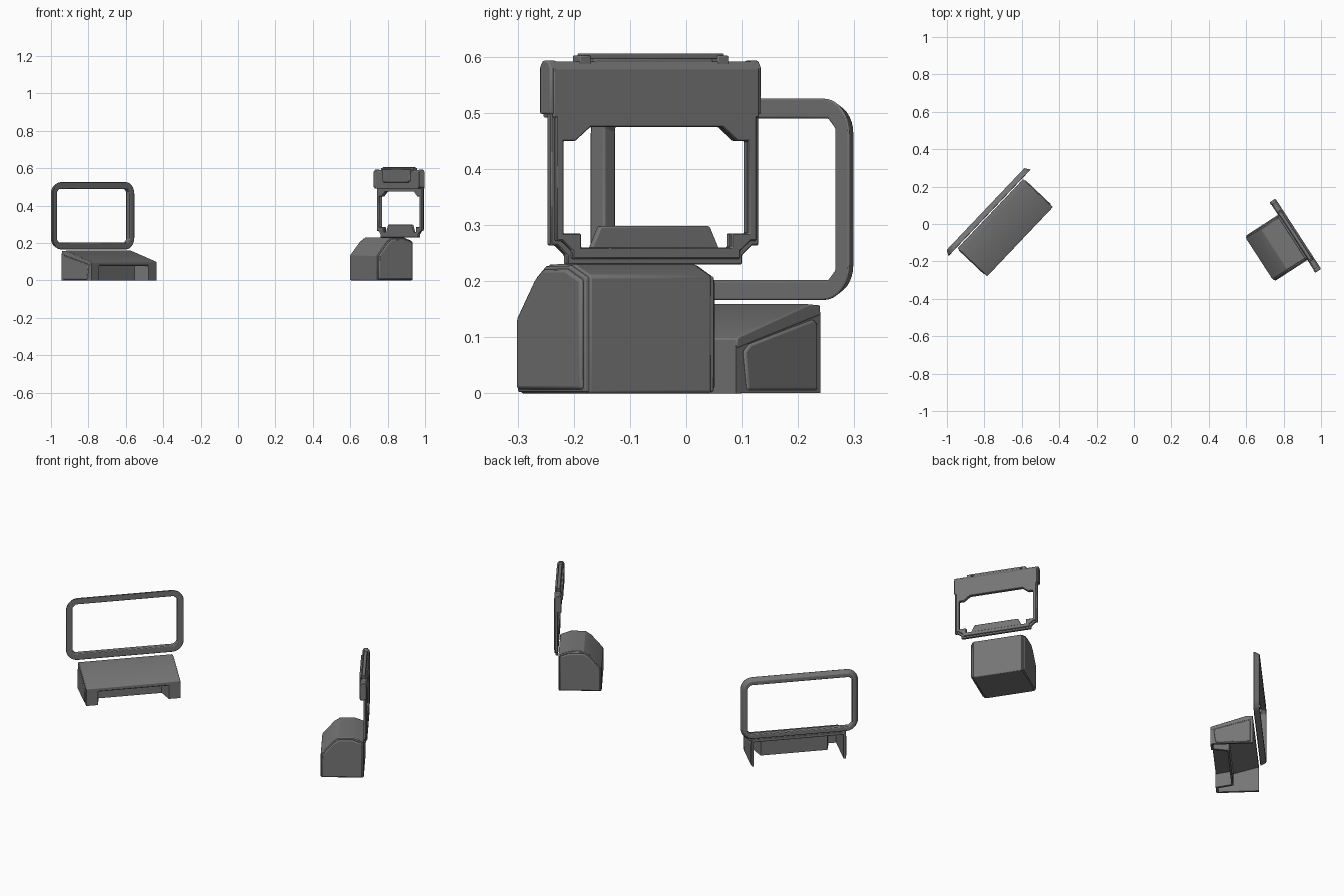
import bpy, bmesh, math
from mathutils import Matrix

if "Cube" in bpy.data.objects:
    bpy.data.objects.remove(bpy.data.objects["Cube"])

# Local frame of each console: x = width, -y = its front, z = up
LEFT = Matrix.Translation((-0.778, 0.065, 0)) @ Matrix.Rotation(math.radians(46.5), 4, 'Z')
RIGHT = Matrix.Translation((0.8625, -0.0625, 0)) @ Matrix.Rotation(math.radians(-57), 4, 'Z')

DARK = bpy.data.materials.new("dark_grey")
DARK.diffuse_color = (0.18, 0.18, 0.18, 1)
DARK.use_nodes = True
DARK.node_tree.nodes["Principled BSDF"].inputs["Base Color"].default_value = DARK.diffuse_color


def prism(name, place, axis, pts, a, b, bevel=0.0, mirror=False, segments=2, end_pts=None):
    """Extrude a 2D profile along axis from a to b; optionally taper to end_pts and mirror in x."""
    def co(p, d):
        return {'x': (d, p[0], p[1]), 'y': (p[0], d, p[1]), 'z': (p[0], p[1], d)}[axis]
    bm = bmesh.new()
    lo = [bm.verts.new(co(p, a)) for p in pts]
    hi = [bm.verts.new(co(p, b)) for p in (end_pts or pts)]
    bm.faces.new(lo)
    bm.faces.new(hi)
    for i in range(len(pts)):
        j = (i + 1) % len(pts)
        bm.faces.new((lo[i], lo[j], hi[j], hi[i]))
    if mirror and axis != 'x':
        seam = [f for f in bm.faces if all(abs(v.co.x) < 1e-6 for v in f.verts)]
        bmesh.ops.delete(bm, geom=seam, context='FACES_ONLY')
    bmesh.ops.recalc_face_normals(bm, faces=bm.faces)
    me = bpy.data.meshes.new(name)
    bm.to_mesh(me)
    bm.free()
    me.materials.append(DARK)
    ob = bpy.data.objects.new(name, me)
    bpy.context.collection.objects.link(ob)
    ob.matrix_world = place
    if mirror:
        ob.modifiers.new("mirror", 'MIRROR')
    if bevel:
        m = ob.modifiers.new("bevel", 'BEVEL')
        m.width, m.segments, m.limit_method = bevel, segments, 'ANGLE'
        m.angle_limit = math.radians(35)
    bpy.ops.object.select_all(action='DESELECT')
    bpy.context.view_layer.objects.active = ob
    ob.select_set(True)
    bpy.ops.object.shade_smooth_by_angle(angle=math.radians(30))
    return ob


def arc(cx, cz, r, a0, a1, n=8):
    return [(cx + r * math.cos(math.radians(a0 + (a1 - a0) * i / n)),
             cz + r * math.sin(math.radians(a0 + (a1 - a0) * i / n))) for i in range(n + 1)]


def half_round_rect(w, z0, z1, r):
    return [(0, z0)] + arc(w - r, z0 + r, r, -90, 0) + arc(w - r, z1 - r, r, 0, 90) + [(0, z1)]


def shrink(pts, k, c):
    return [(c[0] + (p[0] - c[0]) * k, c[1] + (p[1] - c[1]) * k) for p in pts]


# ---- Left console ----
# screen frame: rounded outside tapering to the back, clipped inner corners
inner = [(0, .49), (.265, .49), (.283, .472), (.283, .22), (.265, .202), (0, .202)]
prism("wide_screen_frame", LEFT, 'y', half_round_rect(.319, .165, .527, .065) + inner,
      -.008, .022, .004, True,
      end_pts=half_round_rect(.302, .178, .514, .05) + inner)

# sloping desk top
prism("desk_top", LEFT, 'x',
      [(-.014, .157), (-.045, .159), (-.222, .103), (-.232, .098), (-.232, .08), (-.014, .14)],
      -.255, .255, .003)
# thin side walls with raised panels
side = [(-.014, .001), (-.232, .001), (-.232, .085), (-.014, .145)]
for s, tag in ((-1, "left"), (1, "right")):
    prism("desk_side_" + tag, LEFT, 'x', side, s * .242, s * .254)
    prism("desk_side_panel_" + tag, LEFT, 'x',
          [(-.025, .006), (-.205, .006), (-.215, .075), (-.2, .088), (-.035, .132), (-.025, .125)],
          s * .25, s * .259, .006)
# front wall with tapered recess, open at the back
prism("desk_front", LEFT, 'z',
      [(.253, -.232), (.192, -.232), (.17, -.15), (0, -.15), (0, -.14),
       (.18, -.14), (.203, -.22), (.253, -.22)], 0, .085, 0, True)
prism("recess_ceiling", LEFT, 'z', [(0, -.231), (.192, -.231), (.172, -.145), (0, -.145)],
      .078, .088, 0, True)

# ---- Right console ----
# chunky base with stepped ends
base = [(-.001, 0), (-.229, 0), (-.229, .135), (-.165, .21), (-.135, .23), (-.055, .231), (-.001, .21)]
prism("pedestal_body", RIGHT, 'x', base, -.13, .13, .005)
for s, tag in ((-1, "left"), (1, "right")):
    prism("pedestal_step_" + tag, RIGHT, 'x', shrink(base, .975, (-.118, .1)), s * .126, s * .137, .003)
    prism("pedestal_end_" + tag, RIGHT, 'x', shrink(base, .93, (-.118, .1)), s * .132, s * .144, .007)

# thin notched frame
opening = [(0, .475), (.14, .475), (.172, .45), (.197, .45), (.197, .285), (.16, .285),
           (.16, .26), (0, .26)]
shell = [(0, .23), (.186, .23), (.186, .246), (.207, .264), (.221, .264), (.221, .5), (0, .5)]
rim = [(0, .24), (.178, .24), (.178, .254), (.2, .272), (.213, .272), (.213, .5), (0, .5)]
prism("narrow_screen_frame", RIGHT, 'y', shell + opening, 0, .013, .002, True, 1)
prism("frame_rim", RIGHT, 'y', rim + opening, .01, .019, .002, True, 1)
prism("lower_wedge", RIGHT, 'y', [(0, .255), (.137, .255), (.116, .298), (0, .298)],
      .002, .015, .003, True)

# top housing with end caps, front panel and clip
prism("top_housing", RIGHT, 'x',
      [(-.017, .492), (.019, .492), (.019, .577), (.009, .592), (-.009, .592), (-.017, .58)],
      -.218, .218, .002)
for s, tag in ((-1, "left"), (1, "right")):
    prism("housing_cap_" + tag, RIGHT, 'x',
          [(-.019, .498), (.017, .498), (.017, .58), (.008, .593), (-.01, .593), (-.019, .582)],
          s * .205, s * .2245, .003)
    prism("clip_foot_" + tag, RIGHT, 'x', [(-.014, .585), (.012, .585), (.012, .602), (-.014, .602)],
          s * .135, s * .158, .002)
prism("housing_front_panel", RIGHT, 'y', [(0, .525), (.125, .525), (.137, .537), (.137, .595), (0, .595)],
      -.024, -.012, .004, True)
prism("top_clip", RIGHT, 'x', [(-.01, .596), (.008, .596), (.008, .606), (-.01, .606)], -.15, .15, .002)
prism("clip_base", RIGHT, 'x', [(-.012, .585), (.01, .585), (.01, .597), (-.012, .597)], -.125, .125, .002)
